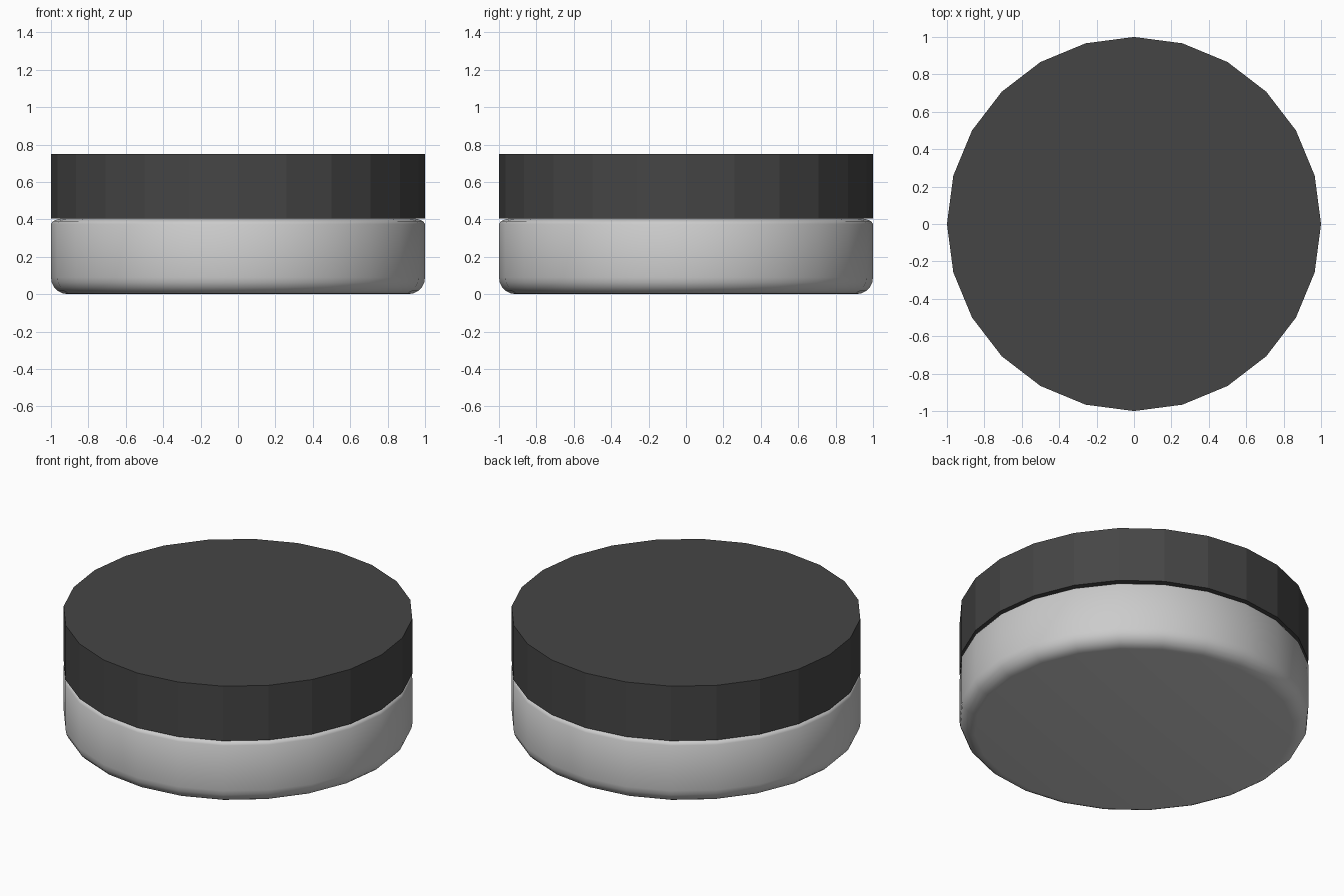
import bpy, bmesh, math

if "Cube" in bpy.data.objects:
    bpy.data.objects.remove(bpy.data.objects["Cube"])

SIDES = 24


def lathe(name, profile):
    """Revolve (radius, z) points into a closed 24-sided solid."""
    bm = bmesh.new()
    rings = [[bm.verts.new((r * math.cos(i * math.tau / SIDES),
                            r * math.sin(i * math.tau / SIDES), z))
              for i in range(SIDES)] for r, z in profile]
    for a, b in zip(rings, rings[1:]):
        for i in range(SIDES):
            j = (i + 1) % SIDES
            bm.faces.new((a[i], a[j], b[j], b[i]))
    bm.faces.new(rings[0][::-1])
    bm.faces.new(rings[-1])
    bmesh.ops.recalc_face_normals(bm, faces=bm.faces)
    mesh = bpy.data.meshes.new(name)
    bm.to_mesh(mesh)
    bm.free()
    obj = bpy.data.objects.new(name, mesh)
    bpy.context.collection.objects.link(obj)
    return obj


# Jar body: rounded base, straight wall, small rounded shoulder and neck
R = 0.09
base = [(1 - R + R * math.sin(t), R - R * math.cos(t))
        for t in (math.pi / 2 * k / 5 for k in range(6))]
body = lathe("jar_body", base + [(1.0, 0.375), (0.99, 0.39), (0.965, 0.4),
                                 (0.94, 0.405), (0.94, 0.43)])
bpy.context.view_layer.objects.active = body
body.select_set(True)
bpy.ops.object.shade_smooth_by_angle(angle=math.radians(40))

# Lid: flat faceted dark disc
lid = lathe("lid", [(1.0, 0.405), (1.0, 0.75)])
dark = bpy.data.materials.new("dark_lid")
dark.diffuse_color = (0.06, 0.06, 0.06, 1)
dark.use_nodes = True
dark.node_tree.nodes["Principled BSDF"].inputs["Base Color"].default_value = dark.diffuse_color
lid.data.materials.append(dark)
